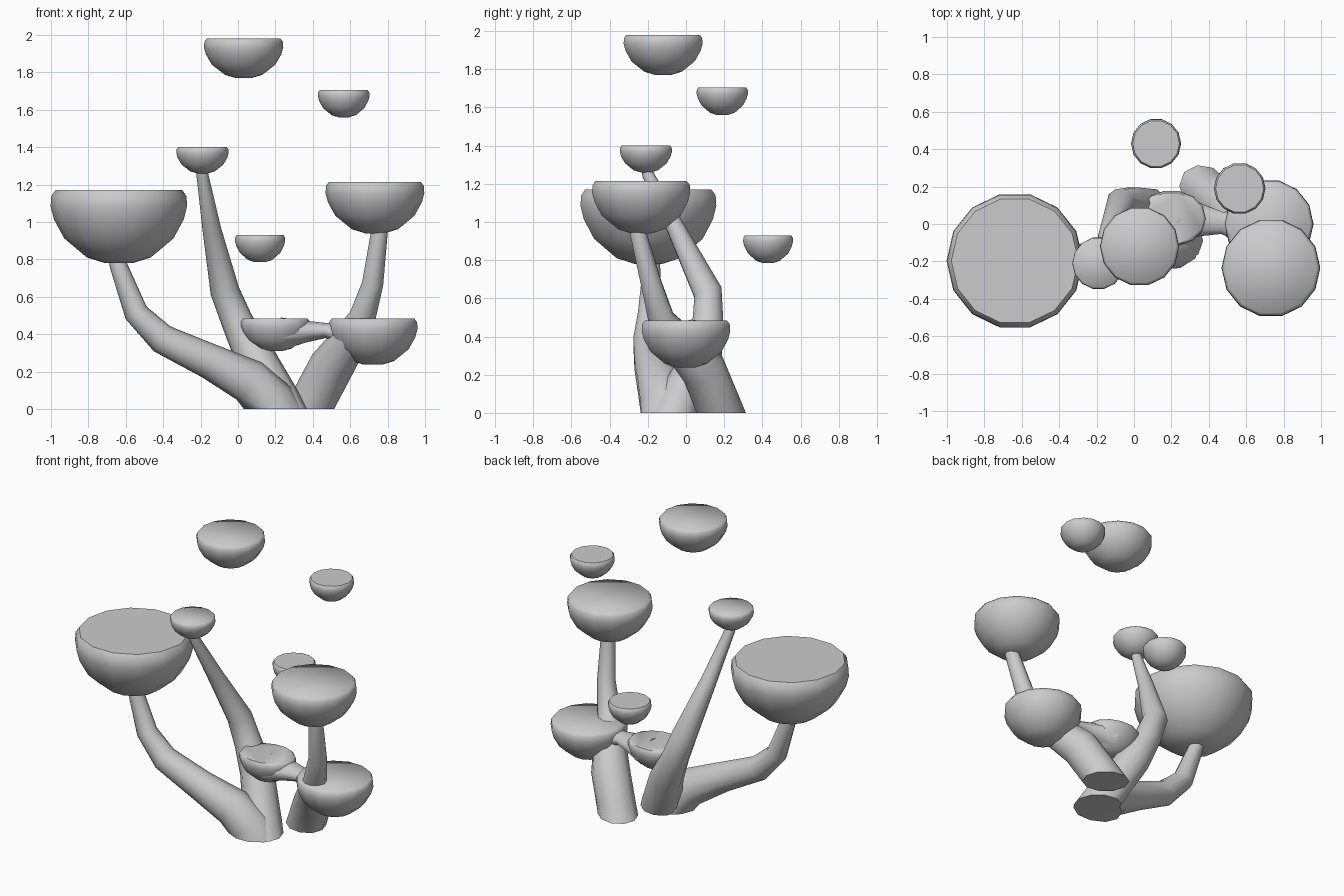
import bpy, bmesh, math
from mathutils import Vector

if "Cube" in bpy.data.objects:
    bpy.data.objects.remove(bpy.data.objects["Cube"])


def finish(name, bm, angle=55):
    bmesh.ops.recalc_face_normals(bm, faces=bm.faces)
    me = bpy.data.meshes.new(name)
    bm.to_mesh(me)
    bm.free()
    ob = bpy.data.objects.new(name, me)
    bpy.context.collection.objects.link(ob)
    bpy.ops.object.select_all(action='DESELECT')
    ob.select_set(True)
    bpy.context.view_layer.objects.active = ob
    bpy.ops.object.shade_smooth_by_angle(angle=math.radians(angle))
    return ob


def skin(bm, rings):
    """Bridge successive vertex rings and cap both ends."""
    n = len(rings[0])
    for a, b in zip(rings, rings[1:]):
        for i in range(n):
            j = (i + 1) % n
            bm.faces.new((a[i], a[j], b[j], b[i]))
    bm.faces.new(rings[0])
    bm.faces.new(rings[-1])


# foliage profile: (radius fraction, height fraction)
PROFILE = [(0.2, 0.0), (0.47, 0.08), (0.8, 0.34), (0.95, 0.6),
           (1.0, 0.78), (0.99, 0.92), (0.93, 1.0)]


def foliage(name, x, y, bottom, top, rx, ry=None, sides=14):
    ry = ry or rx
    bm = bmesh.new()
    rings = []
    for r, h in PROFILE:
        z = bottom + (top - bottom) * h
        rings.append([bm.verts.new((x + rx * r * math.cos(math.tau * i / sides),
                                    y + ry * r * math.sin(math.tau * i / sides), z))
                      for i in range(sides)])
    skin(bm, rings)
    return finish(name, bm)


def stem(name, points, sides=10, flat=1.0):
    """Tapered tube through (x, y, z, radius) points, cut level at the ground."""
    bm = bmesh.new()
    pos = [Vector(p[:3]) for p in points]
    rings = []
    for k, p in enumerate(points):
        t = (pos[min(k + 1, len(pos) - 1)] - pos[max(k - 1, 0)]).normalized()
        u = t.cross(Vector((0, 1, 0))).normalized()
        v = t.cross(u)
        ring = []
        for i in range(sides):
            a = math.tau * i / sides
            d = (u * math.cos(a) + v * math.sin(a)) * p[3]
            d.z *= flat
            ring.append(bm.verts.new(pos[k] + d))
        rings.append(ring)
    skin(bm, rings)
    cut = bmesh.ops.bisect_plane(bm, geom=bm.verts[:] + bm.edges[:] + bm.faces[:],
                                 plane_co=(0, 0, 0), plane_no=(0, 0, 1), clear_inner=True)
    edges = [e for e in cut['geom_cut'] if isinstance(e, bmesh.types.BMEdge)]
    if edges:
        bmesh.ops.holes_fill(bm, edges=edges)
    return finish(name, bm)


# foliage pads: x, y, bottom, top, radius
for name, *dims in [
    ("top_foliage", 0.03, -0.12, 1.77, 1.98, 0.212),
    ("upper_right_foliage", 0.565, 0.19, 1.56, 1.705, 0.138),
    ("middle_foliage", -0.19, -0.21, 1.26, 1.40, 0.14),
    ("left_large_foliage", -0.637, -0.197, 0.78, 1.17, 0.365),
    ("right_foliage", 0.732, -0.235, 0.94, 1.215, 0.264),
    ("back_small_foliage", 0.118, 0.43, 0.785, 0.93, 0.134),
    ("low_right_foliage", 0.722, 0.0, 0.237, 0.483, 0.238),
    ("low_left_foliage", 0.2, 0.03, 0.31, 0.483, 0.185, 0.15),
]:
    foliage(name, *dims)

# neck joining the two low pads
stem("low_foliage_neck", [(0.24, 0.03, 0.405, 0.13), (0.36, 0.02, 0.415, 0.09),
                          (0.47, 0.005, 0.42, 0.062), (0.54, 0.0, 0.41, 0.08),
                          (0.64, 0.0, 0.38, 0.14)], flat=0.65)

# left branch
stem("left_branch", [(0.27, -0.1, -0.12, 0.14), (0.17, -0.11, 0.04, 0.135),
                     (0.06, -0.14, 0.15, 0.12), (-0.15, -0.18, 0.255, 0.095),
                     (-0.405, -0.2, 0.375, 0.08), (-0.545, -0.19, 0.515, 0.065),
                     (-0.64, -0.18, 0.77, 0.047), (-0.66, -0.18, 0.86, 0.04)])

# middle branch
stem("middle_branch", [(0.29, -0.12, -0.12, 0.125), (0.21, -0.04, 0.05, 0.12),
                       (0.08, 0.09, 0.3, 0.105), (-0.005, 0.115, 0.47, 0.085),
                       (-0.07, 0.115, 0.63, 0.078), (-0.14, -0.05, 0.96, 0.05),
                       (-0.19, -0.2, 1.25, 0.032), (-0.195, -0.21, 1.32, 0.03)])

# right branch
stem("right_branch", [(0.32, 0.23, -0.12, 0.125), (0.41, 0.16, 0.06, 0.12),
                      (0.5, 0.09, 0.23, 0.12), (0.59, -0.03, 0.36, 0.1),
                      (0.665, -0.13, 0.49, 0.072), (0.72, -0.18, 0.67, 0.057),
                      (0.755, -0.25, 0.94, 0.045), (0.755, -0.25, 1.02, 0.04)])
